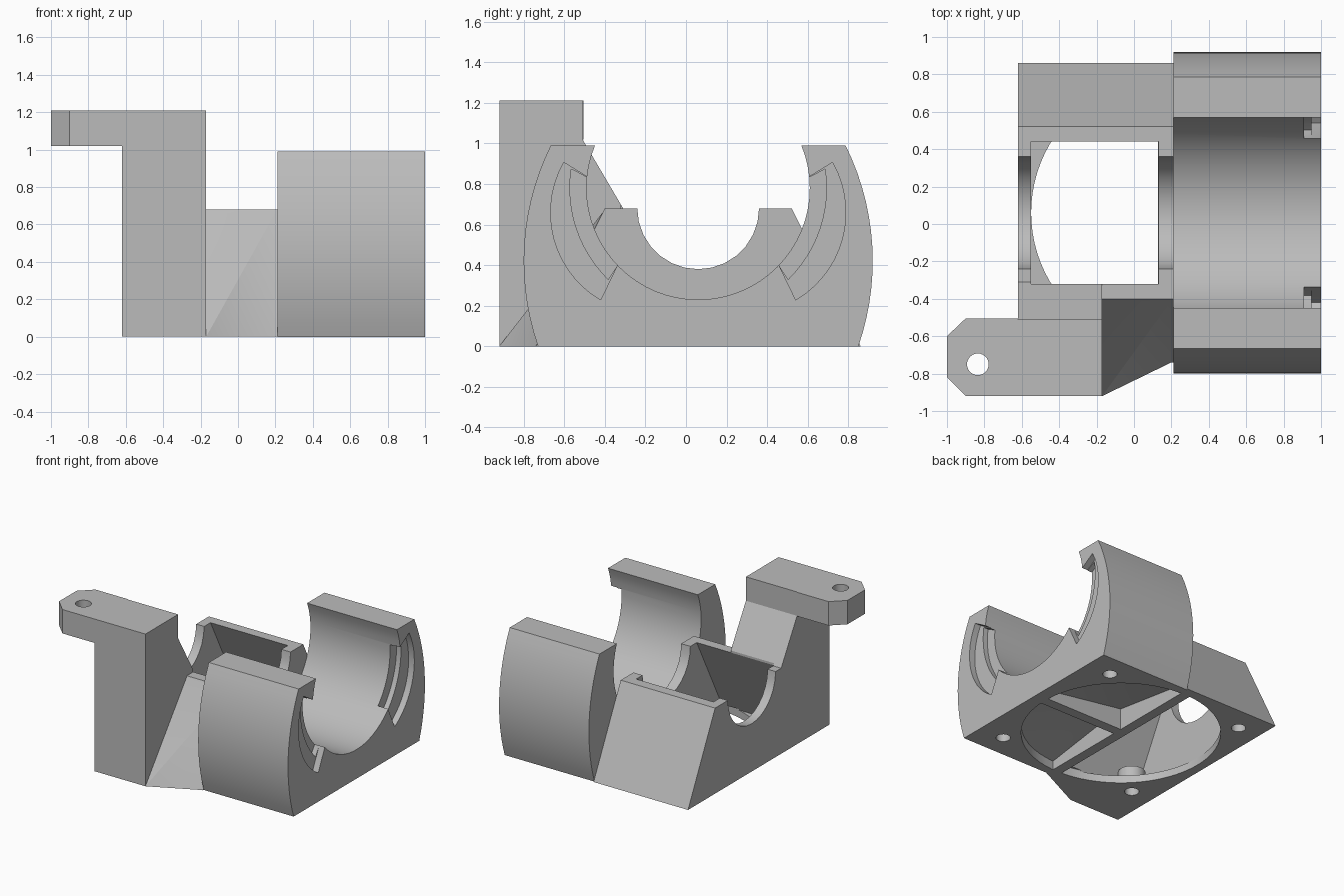
import bpy, bmesh
from math import sin, cos, pi, radians, atan2
from mathutils import Vector

cube = bpy.data.objects.get("Cube")
if cube:
    bpy.data.objects.remove(cube, do_unlink=True)

grey = bpy.data.materials.new("plain grey")
grey.use_nodes = True
COLOUR = (0.5, 0.5, 0.5, 1)
grey.diffuse_color = COLOUR
grey.node_tree.nodes["Principled BSDF"].inputs["Base Color"].default_value = COLOUR

MID = 0.06            # y of the bore axis
FAN = (0.175, MID)    # centre of the fan opening
FAN_R = 0.725


def make(name, bm):
    bmesh.ops.recalc_face_normals(bm, faces=bm.faces)
    mesh = bpy.data.meshes.new(name)
    bm.to_mesh(mesh)
    bm.free()
    mesh.materials.append(grey)
    ob = bpy.data.objects.new(name, mesh)
    bpy.context.collection.objects.link(ob)
    return ob


def prism(name, axis, pts, lo, hi):
    """Extrude a (y, z) profile along x, or an (x, y) profile along z."""
    place = (lambda p, t: (t, *p)) if axis == "x" else (lambda p, t: (*p, t))
    bm = bmesh.new()
    face = bm.faces.new([bm.verts.new(place(p, lo)) for p in pts])
    grown = bmesh.ops.extrude_face_region(bm, geom=[face])["geom"]
    shift = Vector(place((0, 0), hi - lo))
    bmesh.ops.translate(bm, vec=shift, verts=[v for v in grown if isinstance(v, bmesh.types.BMVert)])
    return make(name, bm)


def hull(name, pts):
    bm = bmesh.new()
    for p in pts:
        bm.verts.new(p)
    bmesh.ops.convex_hull(bm, input=bm.verts)
    bmesh.ops.dissolve_limit(bm, angle_limit=0.01, verts=bm.verts, edges=bm.edges)
    return make(name, bm)


def arc(c, r, a, b, n):
    """Points on an arc, angles in degrees."""
    angles = [radians(a + (b - a) * i / n) for i in range(n + 1)]
    return [(c[0] + r * cos(t), c[1] + r * sin(t)) for t in angles]


def circle(c, r, n):
    return arc(c, r, 0, 360, n)[:-1]


def mirror(pts):
    return [(2 * MID - y, z) for y, z in pts]


def combine(ob, other, operation):
    mod = ob.modifiers.new(operation.lower(), "BOOLEAN")
    mod.operation = operation
    mod.solver = "EXACT"
    mod.object = other
    bpy.context.view_layer.update()
    result = bpy.data.meshes.new_from_object(ob.evaluated_get(bpy.context.evaluated_depsgraph_get()))
    ob.modifiers.clear()
    ob.data = result
    bpy.data.objects.remove(other, do_unlink=True)


def cut(ob, *cutters):
    for c in cutters:
        combine(ob, c, "DIFFERENCE")


def join(ob, *parts):
    for p in parts:
        combine(ob, p, "UNION")


# Cradle: bulged sides, flat top and a large open bore
side_c, side_r = (-0.36, 0.42), 1.28
low = -19.2
high = 26.4
right = arc(side_c, side_r, low, high, 14)
cradle = prism("cradle", "x", right + mirror(right)[::-1], 0.21, 1.0)
bore_c = (MID, 0.78)
cut(cradle, prism("bore_cutter", "x", circle(bore_c, 0.55, 64), 0.1, 1.1))

# Stepped locking grooves in the open end
outer_c = (0.287, 0.659)
inside = [(0.46, 0.395), (0.4, 0.6), (0.55, 0.8)]
shallow = arc(outer_c, 0.5, -59.5, 29.6, 14) + inside[::-1]
deep = arc(bore_c, 0.632, -45.5, 8.5, 12) + inside[::-1]
for flip in (list, mirror):
    cut(cradle,
        prism("shallow_cutter", "x", flip(shallow), 0.95, 1.1),
        prism("deep_cutter", "x", flip(deep), 0.91, 1.05))

# Twin pockets under the cradle, parted by a rib
for s in (1, -1):
    rim = [(x, MID + s * (y - MID)) for x, y in arc(FAN, FAN_R, 3.2, 87.2, 14)]
    corner = (0.21, MID + 0.04 * s)
    base = rim + [corner]
    top = [(x, y, 0.07) for x, y in rim] + [(*corner, 0.17)]
    cut(cradle, hull("pocket_cutter", [(x, y, -0.1) for x, y in base] + top))

# Duct housing: sloped walls, tall tower and a tapering web
half = [(0.86, 0), (0.52, 0.68)]
housing = prism("duct_housing", "x", half + mirror(half)[::-1], -0.62, 0.21)
tower = [(-0.92, 0), (-0.92, 1.21), (-0.51, 1.21), (-0.51, 1.02), (-0.31, 0.68), (-0.31, 0)]
join(housing,
     prism("tower", "x", tower, -0.62, -0.17),
     hull("web", [(x, y, z) for x, foot in ((-0.17, -0.92), (0.21, -0.735))
                  for y, z in ((foot, 0), (-0.395, 0.68), (-0.36, 0))]))

# Hollow duct, round fan opening and shaft seat
cavity = [(0.44, 0.7), (0.44, 0.68), (0.76, 0.06)]
cut(housing,
    prism("cavity_cutter", "x", cavity + mirror(cavity)[::-1], -0.55, 0.13),
    prism("fan_cutter", "z", arc(FAN, FAN_R, 93.6, 266.4, 40), -0.1, 0.07),
    prism("seat_cutter", "x", circle((MID, 0.68), 0.3, 28), -0.7, 0.3))

# Screw bosses and holes at the four corners
for sy in (1, -1):
    y = MID + 0.603 * sy
    join(housing, prism("boss", "z", circle((-0.434, y), 0.1, 24), 0.03, 0.16))
    for ob, x in ((cradle, 0.785), (housing, -0.434)):
        cut(ob, prism("screw_cutter", "z", circle((x, y), 0.053, 20), -0.1, 0.13))

# Mounting tab with clipped corners and a hole
outline = [(-0.62, -0.92), (-0.9, -0.92), (-1, -0.82), (-1, -0.6), (-0.9, -0.505), (-0.62, -0.505)]
tab = prism("mounting_tab", "z", outline, 1.02, 1.21)
cut(tab, prism("tab_hole_cutter", "z", circle((-0.835, -0.75), 0.058, 24), 0.9, 1.3))

# Smooth the round faces, keep edges sharp
for ob in (cradle, housing, tab):
    bpy.ops.object.select_all(action="DESELECT")
    ob.select_set(True)
    bpy.context.view_layer.objects.active = ob
    bpy.ops.object.shade_smooth_by_angle(angle=radians(25))
